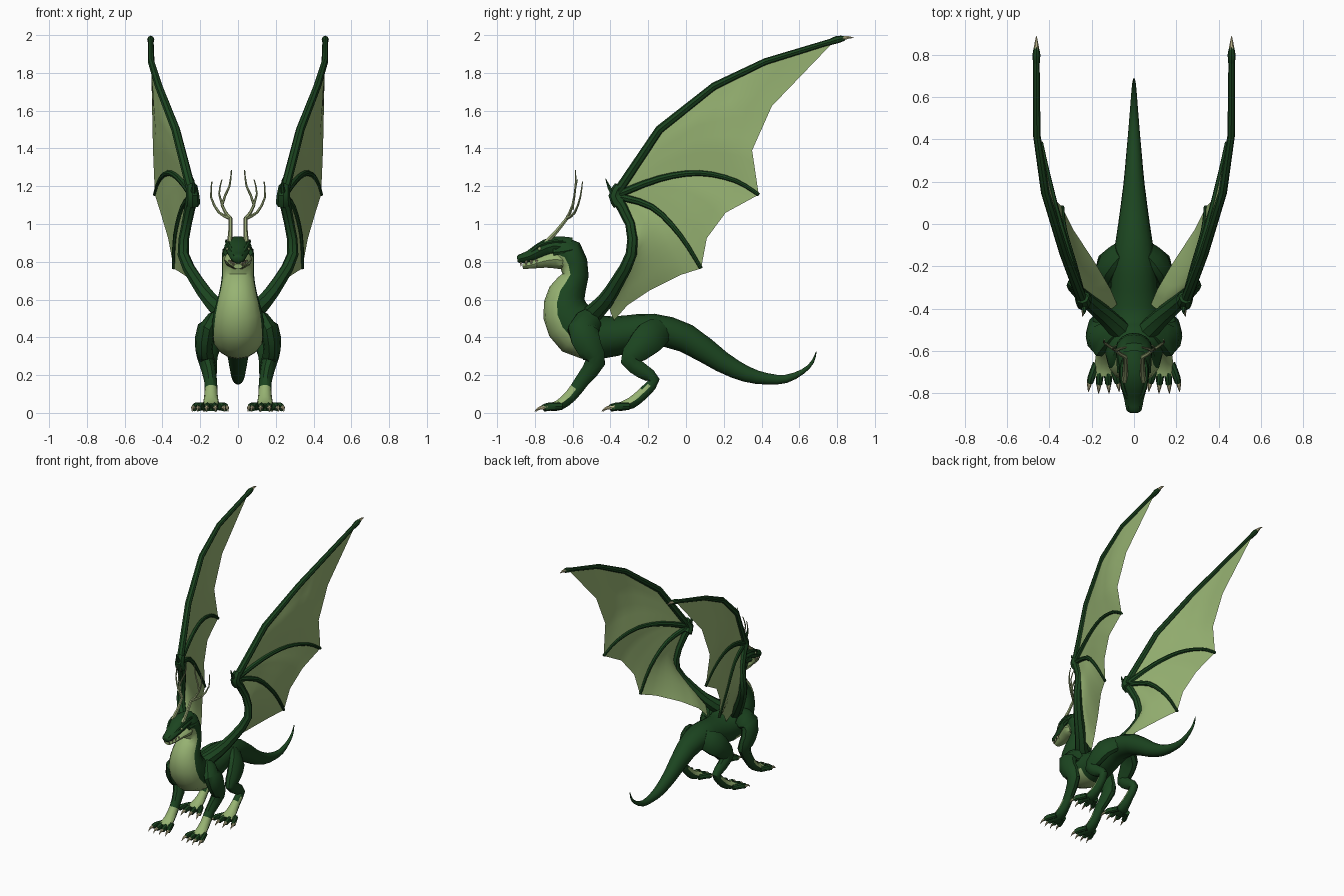
import bpy, bmesh, math
from mathutils import Vector

if "Cube" in bpy.data.objects:
    bpy.data.objects.remove(bpy.data.objects["Cube"])


def material(name, rgb):
    m = bpy.data.materials.new(name)
    m.use_nodes = True
    m.diffuse_color = (*rgb, 1)
    bsdf = next(n for n in m.node_tree.nodes if n.type == "BSDF_PRINCIPLED")
    bsdf.inputs["Base Color"].default_value = (*rgb, 1)
    bsdf.inputs["Roughness"].default_value = 0.8
    return m


GREEN = material("dark green", (0.011, 0.058, 0.014))
LIGHT = material("pale green", (0.31, 0.45, 0.17))
HORN = material("horn", (0.30, 0.37, 0.17))
CLAW = material("claw cream", (0.50, 0.46, 0.26))


def spline(points, steps):
    """Smooth curve through points of any dimension; one step keeps it straight."""
    out, last = [], len(points) - 1
    for i in range(last):
        p = [points[max(0, min(last, i + k))] for k in (-1, 0, 1, 2)]
        for s in range(steps):
            t = s / steps
            out.append([b + 0.5 * t * (c - a + t * (2*a - 5*b + 4*c - d + t * (3*(b - c) + d - a)))
                        for a, b, c, d in zip(*p)])
    return out + [list(points[-1])]


def finish(name, bm, mats, mirror):
    bmesh.ops.recalc_face_normals(bm, faces=bm.faces)
    mesh = bpy.data.meshes.new(name)
    bm.to_mesh(mesh)
    bm.free()
    for m in mats:
        mesh.materials.append(m)
    ob = bpy.data.objects.new(name, mesh)
    bpy.context.collection.objects.link(ob)
    bpy.ops.object.select_all(action="DESELECT")
    ob.select_set(True)
    bpy.context.view_layer.objects.active = ob
    bpy.ops.object.shade_smooth_by_angle(angle=math.radians(38))
    if mirror:
        ob.modifiers.new("Mirror", "MIRROR").use_mirror_merge = False


def loft(name, stations, mats, sides=10, steps=2, mirror=True, rule=None):
    """Tube through stations (x, y, z, half width, half depth)."""
    st = spline(stations, steps)
    centres = [Vector(s[:3]) for s in st]
    bm, rings = bmesh.new(), []
    for i, s in enumerate(st):
        t = (centres[min(i + 1, len(st) - 1)] - centres[max(i - 1, 0)]).normalized()
        u = (Vector((1, 0, 0)) - t * t.x).normalized()
        v = t.cross(u)
        ring = []
        for j in range(sides):
            a = math.tau * j / sides
            ring.append(bm.verts.new(centres[i] + u * max(s[3], 0.001) * math.cos(a)
                                     + v * max(s[4], 0.001) * math.sin(a)))
        rings.append(ring)
    for r, q in zip(rings, rings[1:]):
        for j in range(sides):
            k = (j + 1) % sides
            f = bm.faces.new((r[j], r[k], q[k], q[j]))
            if rule:
                ventral = math.sin(math.tau * (j + 0.5) / sides)
                f.material_index = int(rule(f.calc_center_median(), ventral))
    bm.faces.new(rings[0])
    bm.faces.new(rings[-1])
    finish(name, bm, mats, mirror)


def taper(name, points, start, end, mat, sides=6, steps=2):
    n = len(points) - 1
    radii = [start + (end - start) * i / n for i in range(n + 1)]
    loft(name, [(*p, r, r) for p, r in zip(points, radii)], [mat], sides, steps)


# Neck, torso and tail with a pale throat and chest
spine = [
    (-.70, .865, .06, .065), (-.62, .845, .085, .08), (-.585, .73, .085, .07),
    (-.63, .635, .1, .098), (-.635, .535, .128, .125), (-.57, .44, .14, .143),
    (-.45, .40, .13, .115), (-.3, .42, .11, .098), (-.17, .44, .1, .085),
    (0, .395, .075, .077), (.19, .27, .05, .056), (.32, .205, .038, .042),
    (.43, .18, .028, .03), (.53, .18, .02, .022), (.62, .22, .013, .013),
    (.67, .27, .008, .008), (.69, .325, .002, .002)]
loft("body", [(0, y, z, w, d) for y, z, w, d in spine], [GREEN, LIGHT], 16, 2, False,
     lambda c, ventral: ventral > 0.3 and c.y < -0.46)

# Head with pale jaw and cheeks
skull = [(-.61, .872, .06, .06), (-.70, .884, .072, .052), (-.77, .858, .062, .045),
         (-.83, .829, .046, .032), (-.88, .815, .036, .025), (-.893, .812, .02, .014)]
loft("skull", [(0, *s) for s in skull], [GREEN], 10, 2, False)
jaw = [(-.63, .805, .06, .05), (-.69, .812, .076, .05), (-.75, .804, .062, .038),
       (-.82, .783, .04, .021), (-.865, .776, .025, .014)]
loft("lower_jaw", [(0, *s) for s in jaw], [LIGHT], 10, 2, False)
taper("brow_ridge", [(.03, -.82, .85), (.052, -.77, .89), (.06, -.69, .91), (.045, -.62, .9)],
      .012, .008, GREEN)
taper("cheek_spike", [(.06, -.70, .85), (.072, -.65, .855), (.08, -.60, .865)], .02, .002, GREEN)
taper("nostril_bump", [(.02, -.86, .832), (.02, -.885, .828)], .012, .007, GREEN)
bm = bmesh.new()
bmesh.ops.create_uvsphere(bm, u_segments=10, v_segments=6, radius=.01)
bmesh.ops.translate(bm, verts=bm.verts, vec=(.054, -.775, .868))
finish("eye", bm, [HORN], True)
for i in range(4):
    y, x = -.79 - .028 * i, .042 - .007 * i
    taper("upper_tooth", [(x, y, .81), (x, y, .775)], .009, .001, CLAW, 5, 1)

# Branching antlers
fork = (.04, -.63, 1.03)
taper("antler_beam", [(.045, -.745, .9), (.04, -.69, .955), fork], .014, .01, HORN)
taper("antler_inner_tine", [fork, (.085, -.6, 1.1), (.045, -.585, 1.2), (.035, -.585, 1.285)],
      .01, .003, HORN)
taper("antler_outer_tine", [fork, (.1, -.59, 1.06), (.142, -.56, 1.14), (.138, -.548, 1.225)],
      .01, .003, HORN)
taper("antler_middle_tine", [(.075, -.6, 1.08), (.1, -.59, 1.16), (.085, -.575, 1.235)],
      .007, .003, HORN)


# Legs, pale at the front of the shins
def shin(c, ventral):
    return 0.04 < c.z < 0.14 and ventral > 0.2


loft("front_leg", [
    (.09, -.50, .49, .05, .07), (.165, -.545, .44, .055, .085), (.18, -.51, .34, .046, .07),
    (.165, -.48, .27, .043, .055), (.145, -.55, .17, .034, .04), (.143, -.61, .09, .036, .035),
    (.143, -.67, .042, .045, .03), (.143, -.72, .03, .05, .022)], [GREEN, LIGHT], 10, 2, True, shin)
loft("hind_leg", [
    (.06, -.13, .44, .04, .07), (.12, -.19, .40, .05, .09), (.145, -.26, .33, .045, .07),
    (.15, -.30, .28, .04, .05), (.147, -.23, .22, .035, .042), (.143, -.17, .175, .03, .032),
    (.14, -.22, .11, .03, .032), (.142, -.29, .052, .042, .032),
    (.146, -.36, .03, .058, .022)], [GREEN, LIGHT], 10, 2, True, shin)

# Toes and claws
for label, foot_x, y, spread in (("front", .143, -.68, .065), ("hind", .148, -.325, .085)):
    for lane in (-1, -.34, .34, 1):
        dx = lane * spread
        x, tip = foot_x + dx, y - .082 + .012 * abs(lane)
        loft(label + "_toe", [(foot_x + dx * .5, y + .02, .035, .02, .02),
                              (x - dx * .1, y - .045, .033, .018, .022),
                              (x, tip, .024, .015, .018)], [GREEN], 8)
        taper(label + "_claw", [(x, tip + .015, .03), (x + dx * .08, tip - .022, .025),
                                (x + dx * .12, tip - .045, .006)], .015, .001, CLAW)

# Wing bones
wrist = (.24, -.375, 1.15)
arm = [wrist, (.272, -.295, 1.0), (.29, -.29, .84), (.22, -.36, .7), (.14, -.43, .59), (.07, -.5, .52)]
lead = [wrist, (.33, -.14, 1.5), (.42, .15, 1.73), (.46, .42, 1.86), (.462, .79, 1.973)]
middle = [wrist, (.31, -.14, 1.24), (.37, .07, 1.27), (.415, .26, 1.23), (.44, .385, 1.155)]
rear = [wrist, (.29, -.18, 1.09), (.33, -.03, .94), (.34, .08, .765)]
arm_radii = (.032, .027, .03, .036, .044, .052)
loft("wing_arm", [(*p, r, r) for p, r in zip(arm, arm_radii)], [GREEN], 8)
taper("leading_finger", lead, .026, .015, GREEN, 8, 1)
taper("middle_finger", middle, .021, .01, GREEN, 8, 3)
taper("rear_finger", rear, .021, .01, GREEN, 8, 3)
taper("wrist_knuckle", [(.24, -.35, 1.11), wrist, (.245, -.35, 1.2)], .04, .03, GREEN, 8)
taper("thumb_claw", [wrist, (.235, -.405, 1.19), (.235, -.425, 1.24)], .02, .002, GREEN)
loft("wing_tip_knuckle", [(.462, .74, 1.955, .013, .013), (.462, .80, 1.976, .019, .02),
                          (.462, .84, 1.983, .01, .012)], [GREEN], 8)
taper("wing_tip_claw", [(.462, .82, 1.98), (.462, .86, 1.988), (.462, .89, 1.985)], .015, .001, CLAW)


# Wing membranes
def sample(points, n, steps):
    curve = [Vector(p) for p in spline(points, steps)]
    out = []
    for i in range(n + 1):
        f = i / n * (len(curve) - 1)
        k = min(int(f), len(curve) - 2)
        out.append(curve[k].lerp(curve[k + 1], f - k))
    return out


def membrane(name, first, second, edge, first_steps=6, n=12):
    """Sheet between two bones, closed by an angular scalloped edge."""
    a, b, e = sample(first, n, first_steps), sample(second, n, 6), sample(edge, n, 1)
    bm, grid = bmesh.new(), []
    for i in range(n + 1):
        s = i / n
        grid.append([bm.verts.new(a[i].lerp(b[i], j / n) + s * s * (e[j] - a[n].lerp(b[n], j / n)))
                     for j in range(n + 1)])
    for i in range(n):
        for j in range(n):
            bm.faces.new((grid[i][j], grid[i + 1][j], grid[i + 1][j + 1], grid[i][j + 1]))
    bmesh.ops.remove_doubles(bm, verts=bm.verts, dist=.0005)
    finish(name, bm, [LIGHT], True)


flank = (.08, -.38, .49)
membrane("outer_membrane", lead, middle,
         [lead[-1], (.455, .455, 1.625), (.45, .35, 1.39), middle[-1]], 1)
membrane("middle_membrane", middle, rear,
         [middle[-1], (.41, .21, 1.06), (.37, .11, .925), rear[-1]])
membrane("inner_membrane", rear, arm[:4] + [(.13, -.41, .58), flank],
         [rear[-1], (.285, -.03, .73), (.18, -.19, .65), (.11, -.31, .57), flank])
